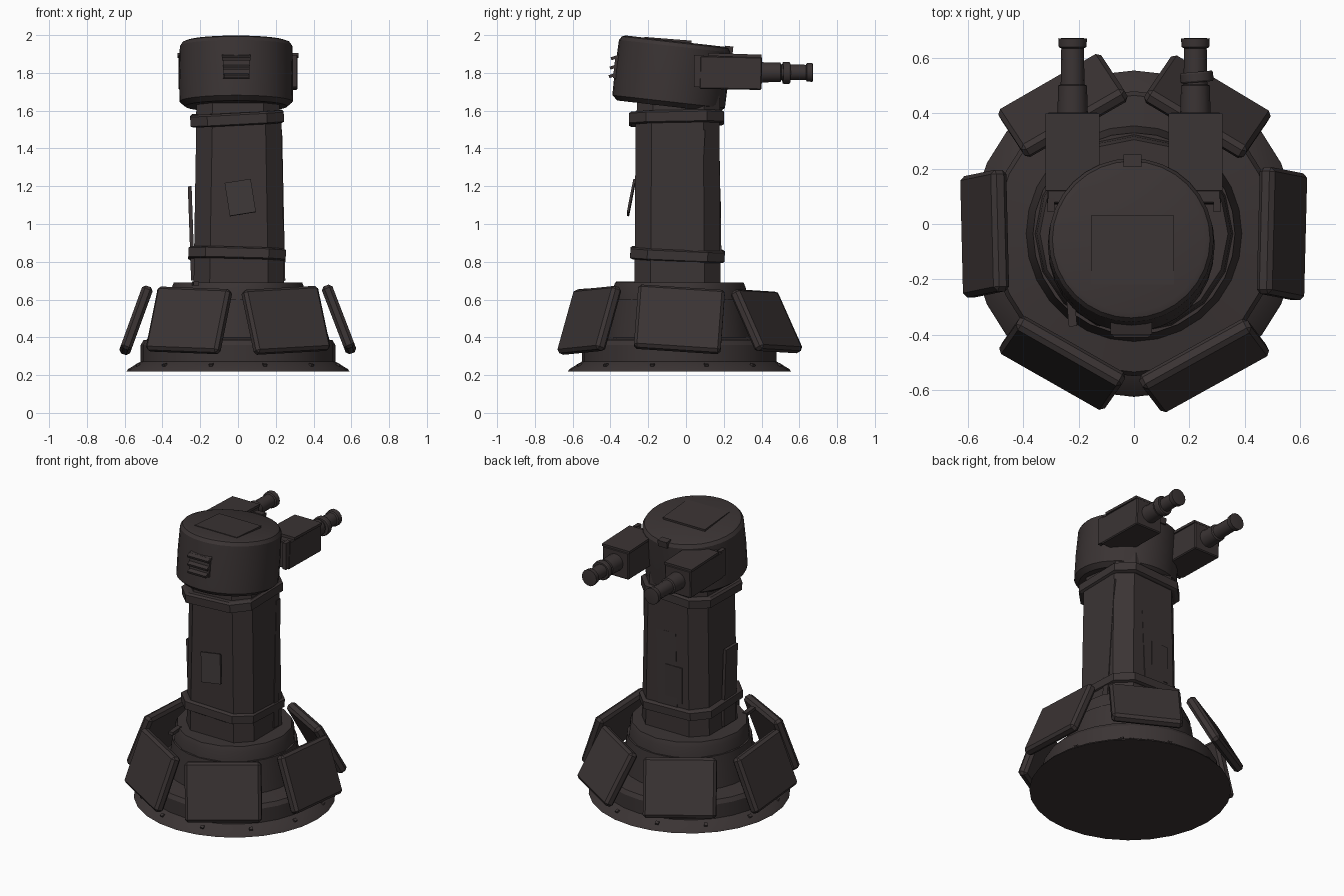
import bpy, bmesh, math
from mathutils import Matrix, Vector, Euler

if "Cube" in bpy.data.objects:
    bpy.data.objects.remove(bpy.data.objects["Cube"])

mat = bpy.data.materials.new("dark_brown_metal")
mat.diffuse_color = (0.043, 0.034, 0.034, 1)
mat.use_nodes = True
mat.node_tree.nodes["Principled BSDF"].inputs["Base Color"].default_value = mat.diffuse_color
CY = -0.035  # centre line of the base in y


def finish(name, bm, matrix=Matrix(), bevel=0.0, angle=30):
    bmesh.ops.recalc_face_normals(bm, faces=bm.faces)
    me = bpy.data.meshes.new(name)
    bm.to_mesh(me)
    bm.free()
    me.materials.append(mat)
    ob = bpy.data.objects.new(name, me)
    bpy.context.collection.objects.link(ob)
    ob.matrix_world = matrix
    if bevel:
        mod = ob.modifiers.new("bevel", 'BEVEL')
        mod.width, mod.segments = bevel, 1
    elif angle:
        bpy.ops.object.select_all(action='DESELECT')
        ob.select_set(True)
        bpy.context.view_layer.objects.active = ob
        bpy.ops.object.shade_smooth_by_angle(angle=math.radians(angle))
    return ob


def place(loc, rot=(0, 0, 0)):
    return Matrix.Translation(loc) @ Euler([math.radians(a) for a in rot]).to_matrix().to_4x4()


def loft(name, rings, matrix=Matrix(), angle=30):
    """Skin a stack of equal-length point rings and cap both ends."""
    bm = bmesh.new()
    vs = [[bm.verts.new(p) for p in r] for r in rings]
    n = len(vs[0])
    for a, b in zip(vs, vs[1:]):
        for i in range(n):
            j = (i + 1) % n
            bm.faces.new((a[i], a[j], b[j], b[i]))
    bm.faces.new(vs[0][::-1])
    bm.faces.new(vs[-1])
    return finish(name, bm, matrix, angle=angle)


def lathe(name, profile, sides, matrix=Matrix()):
    rings = [[(r * math.cos(2 * math.pi * i / sides), r * math.sin(2 * math.pi * i / sides), z)
              for i in range(sides)] for r, z in profile]
    return loft(name, rings, matrix)


def octagon(name, profile, cut, matrix):
    """Chamfered-square tower section; profile holds (half x, half y, z)."""
    rings = []
    for hx, hy, z in profile:
        c = cut
        rings.append([(hx, -hy + c, z), (hx, hy - c, z), (hx - c, hy, z), (-hx + c, hy, z),
                      (-hx, hy - c, z), (-hx, -hy + c, z), (-hx + c, -hy, z), (hx - c, -hy, z)])
    return loft(name, rings, matrix, angle=0)


def box(name, size, loc, rot=(0, 0, 0), bevel=0.0, parent=Matrix()):
    bm = bmesh.new()
    bmesh.ops.create_cube(bm, size=1)
    bmesh.ops.scale(bm, vec=size, verts=bm.verts)
    return finish(name, bm, parent @ place(loc, rot), bevel, angle=0)


# base flange, lower drum and upper drum
lathe("base", [(0.59, 0.22), (0.582, 0.232), (0.515, 0.272), (0.515, 0.36), (0.50, 0.385),
               (0.39, 0.40), (0.365, 0.60)], 28, place((0, CY, 0)))
lathe("upper_drum", [(0.36, 0.58), (0.352, 0.66), (0.34, 0.69)], 16, place((0, CY, 0)))
for i in range(12):
    a = math.radians(30 * i + 15)
    box("flange_bolt", (0.02, 0.02, 0.012),
        (0.55 * math.cos(a), CY + 0.55 * math.sin(a), 0.255), (0, 30, 30 * i + 15))

# leaning armour slabs: angle, radius, z, lean, roll, width
slabs = [(0, 0.535, 0.495, 21, -4, 0.46), (180, 0.54, 0.49, 20, 4, 0.44),
         (-119, 0.535, 0.49, 19, -2, 0.44), (-62, 0.54, 0.49, 19, 3, 0.45),
         (119, 0.53, 0.485, 28, 2, 0.43), (60, 0.53, 0.485, 28, -2, 0.42)]
for ang, r, z, lean, roll, w in slabs:
    a = math.radians(ang)
    m = (Matrix.Translation((r * math.cos(a), CY + r * math.sin(a), z)) @ Matrix.Rotation(a, 4, 'Z')
         @ Matrix.Rotation(math.radians(-lean), 4, 'Y') @ Matrix.Rotation(math.radians(roll), 4, 'X'))
    box("armour_slab", (0.06, w, 0.355), (0, 0, 0), bevel=0.016, parent=m)

# tower column with two bands and a neck
TY = -0.045
octagon("column", [(0.24, 0.228, 0.68), (0.235, 0.225, 1.0), (0.225, 0.222, 1.58)], 0.085, place((0.005, TY, 0)))
octagon("upper_band", [(0.235, 0.238, -0.035), (0.248, 0.252, -0.028), (0.248, 0.252, 0.022),
                       (0.235, 0.238, 0.032)], 0.09, place((-0.005, -0.05, 1.56), (1, -3, 0)))
octagon("lower_band", [(0.245, 0.238, -0.033), (0.258, 0.25, -0.026), (0.258, 0.25, 0.022),
                       (0.245, 0.238, 0.03)], 0.09, place((-0.005, -0.045, 0.84), (-2.5, 1.5, 0)))
octagon("neck", [(0.222, 0.222, 1.57), (0.218, 0.218, 1.68)], 0.085, place((0, -0.04, 0)))

# loose plates on the column
box("front_plate", (0.14, 0.012, 0.18), (0.012, -0.29, 1.14), (-11, -9, 0))
box("right_strip", (0.02, 0.045, 0.80), (0.232, 0.055, 1.10), (-3.5, -1.2, 0))
box("left_plate", (0.02, 0.12, 0.50), (-0.247, -0.09, 0.95), (0, -2, 0))
box("back_plate", (0.14, 0.01, 0.48), (0.01, 0.178, 1.09), (1, 2, 0))
box("back_low_plate", (0.12, 0.012, 0.24), (-0.04, 0.180, 1.0))
box("deck_scrap", (0.03, 0.10, 0.02), (-0.225, -0.32, 0.685), (0, 0, 5))

# tilted head
H = place((-0.01, -0.075, 1.797), (-6.5, 0, 0))
lathe("head", [(0.27, -0.175), (0.30, -0.15), (0.302, 0.0), (0.298, 0.145), (0.285, 0.165), (0.265, 0.172)], 32, H)
box("roof_plate", (0.30, 0.25, 0.02), (0.005, -0.04, 0.170), (2, 0, 0), parent=H)
box("roof_catch", (0.065, 0.045, 0.04), (0.005, 0.285, 0.158), parent=H)
for i, z in enumerate((0.05, 0.0, -0.045)):
    box("vent_slat", (0.15 - 0.01 * i, 0.045, 0.016), (0.0, -0.308, z), (25, 0, 0), parent=H)
box("vent_back", (0.14, 0.03, 0.12), (0.0, -0.292, 0.0), parent=H)

# twin gun housings and barrels
along_y = Euler((math.radians(-90), 0, 0)).to_matrix().to_4x4()
for s, name in ((-1, "left"), (1, "right")):
    x = s * 0.222
    box(name + "_gun_housing", (0.185, 0.33, 0.175), (x, 0.237, 1.80), (-1, 0, 0), bevel=0.006)
    box(name + "_gun_lid", (0.195, 0.28, 0.016), (x, 0.26, 1.893), (-2, 0, 0))
    box(name + "_gun_hinge", (0.025, 0.05, 0.17), (s * 0.30, 0.068, 1.81))
    profile = [(0.055, 0.0), (0.052, 0.10), (0.043, 0.105), (0.041, 0.235), (0.05, 0.24), (0.052, 0.27), (0.04, 0.272)]
    lathe(name + "_barrel", profile, 14, Matrix.Translation((x, 0.40, 1.803)) @ along_y)
lathe("right_barrel_collar", [(0.056, -0.018), (0.06, -0.012), (0.06, 0.014), (0.056, 0.02)], 14,
      place((0.227, 0.53, 1.80), (-90, 0, 5)))
